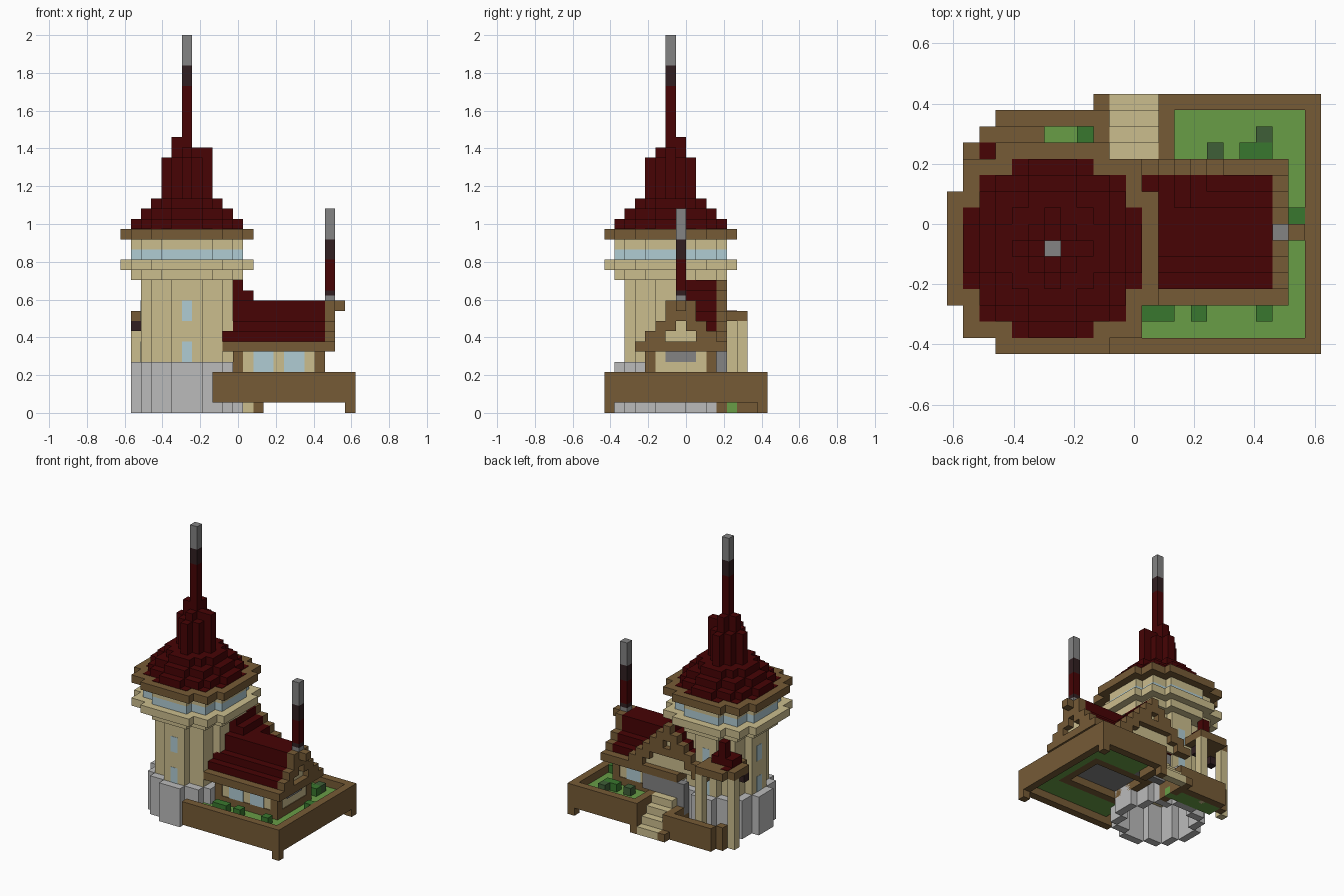
import bpy, bmesh
from mathutils import Vector

if "Cube" in bpy.data.objects:
    bpy.data.objects.remove(bpy.data.objects["Cube"])

U = 2 / 37                       # one block
ORIGIN = Vector((-11.5, -8, 0))  # block grid origin, in blocks


def material(name, rgb):
    m = bpy.data.materials.new(name)
    m.use_nodes = True
    lin = [((c / 255 + 0.055) / 1.055) ** 2.4 for c in rgb] + [1]
    m.diffuse_color = lin
    m.node_tree.nodes["Principled BSDF"].inputs["Base Color"].default_value = lin
    return m


RED = material("roof_red", (71, 1, 3))
BROWN = material("timber_brown", (118, 91, 54))
TAN = material("plaster_tan", (203, 189, 141))
STONE = material("light_stone", (187, 187, 187))
GREY = material("mid_grey", (131, 131, 131))
DARK = material("dark_brick", (49, 31, 33))
BLUE = material("window_blue", (176, 204, 212))
GRASS = material("grass_green", (104, 157, 70))
LEAF = material("leaf_green", (57, 119, 46))
BUSH = material("bush_dark_green", (62, 94, 55))


def prism(name, mat, outline, axis, a, b):
    """Extrude a flat outline (in blocks) along an axis from a to b."""
    place = {"x": lambda p, t: (t, p[0], p[1]),
             "y": lambda p, t: (p[0], t, p[1]),
             "z": lambda p, t: (p[0], p[1], t)}[axis]
    pts = [p for n, p in enumerate(outline) if p != outline[n - 1]]
    bm = bmesh.new()
    ends = [[bm.verts.new((Vector(place(p, t)) + ORIGIN) * U) for p in pts] for t in (a, b)]
    for ring in ends:
        bm.faces.new(ring)
    for n in range(len(pts)):
        bm.faces.new((ends[0][n - 1], ends[0][n], ends[1][n], ends[1][n - 1]))
    bmesh.ops.recalc_face_normals(bm, faces=bm.faces)
    mesh = bpy.data.meshes.new(name)
    bm.to_mesh(mesh)
    bm.free()
    mesh.materials.append(mat)
    ob = bpy.data.objects.new(name, mesh)
    bpy.context.collection.objects.link(ob)


def box(name, mat, x, y, z):
    """Box covering whole blocks, each argument is (first, last) or one index."""
    (x0, x1), (y0, y1), (z0, z1) = [(v, v) if isinstance(v, int) else v for v in (x, y, z)]
    prism(name, mat, [(x0, y0), (x1 + 1, y0), (x1 + 1, y1 + 1), (x0, y1 + 1)], "z", z0, z1 + 1)


def stepped(c, base, halves):
    """Symmetric stepped outline about block c, one half width per row."""
    left, right = [], []
    for n, h in enumerate(halves, base):
        left += [(c - h, n), (c - h, n + 1)]
        right += [(c + 1 + h, n), (c + 1 + h, n + 1)]
    return left + right[::-1]


def disc(name, mat, halves, z0, z1):
    rows = halves[:0:-1] + halves
    prism(name, mat, stepped(6, 7 - len(halves), rows), "z", z0, z1 + 1)


# Round tower on a hollow stone base
R6, R5, R4 = [6, 6, 6, 6, 5, 5, 3], [5, 5, 5, 4, 4, 2], [4, 4, 3, 3, 1]
BASE = [5, 5, 4, 4, 3, 1]
for dy in range(-5, 6):
    outer = BASE[abs(dy)]
    if abs(dy) == 5:
        box("tower_base", STONE, (6 - outer, 6 + outer), 6 + dy, (0, 4))
    else:
        inner = min(R4[abs(dy)], BASE[abs(dy) + 1])
        box("tower_base", STONE, (6 - outer, 5 - inner), 6 + dy, (0, 4))
        box("tower_base", STONE, (7 + inner, 6 + outer), 6 + dy, (0, 4))
disc("tower_body", TAN, R4, 5, 12)
disc("tower_corbel", TAN, R5, 13, 13)
disc("tower_ledge", TAN, R6, 14, 14)
disc("tower_window_band", BLUE, R5, 15, 15)
disc("tower_lintel", TAN, R5, 16, 16)
disc("tower_eave", BROWN, R6, 17, 17)

# Tower windows as thin plates on the front, back and outer side
for z in (5, 9):
    pane = [(6, z), (7, z), (7, z + 2), (6, z + 2)]
    prism("tower_window_front", BLUE, pane, "y", 1.97, 2.02)
    prism("tower_window_back", BLUE, pane, "y", 10.98, 11.03)
    prism("tower_window_side", BLUE, pane, "x", 1.97, 2.02)

# Tower roof and spire, with a thin red skirt lying on the eave
disc("tower_roof_skirt", RED, R5, 17.9, 17.05)
for halves, z0, z1 in ((BASE, 18, 18), (R4, 19, 19), ([3, 3, 2, 1], 20, 20),
                       ([2, 1, 0], 21, 24)):
    disc("tower_roof", RED, halves, z0, z1)
for x, y, top in ((5, 6, 26), (6, 7, 26), (7, 6, 25), (8, 6, 25), (6, 5, 25)):
    box("spire_buttress", RED, x, y, (25, top))
box("spire", RED, 6, 6, (25, 31))
box("spire_collar", DARK, 6, 6, (32, 33))
box("spire_tip", GREY, 6, 6, (34, 36))

# Raised garden
for x, y in (((10, 21), (1, 3)), ((20, 21), (4, 14)), ((14, 19), (11, 14))):
    box("garden_floor", GRASS, x, y, 2)
box("front_garden_wall", BROWN, (9, 22), 0, (1, 3))
box("side_garden_wall", BROWN, 22, (1, 14), (1, 3))
box("back_garden_wall", BROWN, (13, 22), 15, (1, 3))
box("stair_wall", BROWN, 13, (12, 14), (1, 3))
for x, y in ((22, 0), (22, 15), (13, 15), (9, 15)):
    box("wall_foot", BROWN, x, y, 0)

# Small low garden beside the tower
box("low_lawn", GRASS, (3, 8), (12, 13), 0)
box("low_lawn_edge", GRASS, 9, 12, 0)
box("low_garden_wall", BROWN, (3, 9), 14, (0, 2))
box("low_garden_end", BROWN, 9, 12, (1, 2))
box("low_garden_end", BROWN, 9, 13, (0, 2))
box("low_garden_end", BROWN, 9, 11, (0, 1))
box("low_garden_corner", BROWN, 2, 13, (0, 2))
box("low_plant", LEAF, 8, 13, 1)

# Plants
for x, y in ((12, 2), (13, 2), (15, 2), (19, 2), (18, 12), (19, 12), (21, 8)):
    box("plant", LEAF, x, y, 3)
for x, y in ((16, 12), (19, 13)):
    box("bush", BUSH, x, y, 3)

# Stairs
for s in range(4):
    box("stair_step", TAN, (10, 12), 15 - s, s)

# House walls
for y in (4, 10):
    box("house_plinth", BROWN, (11, 19), y, (2, 3))
for x in (11, 19):
    box("house_plinth", BROWN, x, (5, 9), (2, 3))
box("house_underfloor", GREY, (12, 18), (5, 9), 3)
prism("house_plaster", TAN, [(11, 4.1), (19.9, 4.1), (19.9, 10.9), (11, 10.9)], "z", 4, 6)
for x in (11, 19):
    for y in (4, 10):
        box("corner_post", BROWN, x, y, (4, 5))
for x in (13, 16):
    pane = [(x, 4), (x + 2, 4), (x + 2, 6), (x, 6)]
    prism("front_window", BLUE, pane, "y", 4, 4.12)
    prism("back_window", BLUE, pane, "y", 10.88, 11)
prism("gable_end_window", GREY, [(6, 5), (9, 5), (9, 6), (6, 6)], "x", 19.85, 20)
box("entry_wall", GREY, (9, 14), 11, (4, 5))
box("entry_base", GREY, (9, 13), 11, (2, 3))
box("eave_beam", BROWN, (10, 20), (3, 11), 6)

# Main roof with a timber gable, and the cross gable over the stairs
MAIN, CROSS = [3, 2, 1, 1], [5, 4, 3, 2, 1, 0]
prism("main_roof", RED, stepped(7, 7, MAIN), "x", 10, 20)
prism("gable_plaster", TAN, stepped(7, 7, [2, 1, 0]), "x", 20, 20.2)
prism("cross_roof", RED, stepped(11, 7, CROSS), "y", 7, 11)
prism("cross_gable_plaster", TAN, stepped(11, 7, CROSS[1:]), "y", 11, 11.2)
for n, h in enumerate(MAIN, 7):
    for side in (-1, 1):
        a, b = sorted((7 + side * h, 7 + side * max(0, h - 1)))
        box("gable_timber", BROWN, 20, (a, b), n)
for n, h in enumerate(CROSS, 7):
    for side in (-1, 1):
        a, b = sorted((11 + side * h, 11 + side * max(0, h - 1)))
        box("cross_gable_timber", BROWN, (a, b), 11, n)
box("cross_gable_tie", BROWN, (10, 12), 11, 9)
box("ridge_end", BROWN, 21, 7, 10)

# Chimney
for name, mat, z0, z1 in (("chimney_foot", GREY, 11, 10.5), ("chimney_base", DARK, 11.5, 11),
                          ("chimney_stack", RED, 12, 14), ("chimney_collar", DARK, 15, 16),
                          ("chimney_top", GREY, 17, 19)):
    box(name, mat, 20, 7, (z0, z1))

# Side canopy with posts and a small pointed roof
prism("canopy", BROWN, stepped(3, 9, [1, 2, 2, 2]), "z", 9, 10)
box("canopy_edge", BROWN, (2, 5), 13, 9)
prism("canopy_red_tile", RED, [(2, 12), (3, 12), (3, 13), (2, 13)], "z", 9.9, 10.05)
box("canopy_post", TAN, 1, 12, (0, 8))
box("canopy_post", TAN, 5, 13, (0, 8))
box("canopy_bracket", DARK, 1, 10, 8)
box("canopy_bracket", DARK, 4, 11, 8)
box("canopy_roof", RED, (2, 4), (10, 11), 10)
box("canopy_spire", RED, 3, 11, (11, 12))
